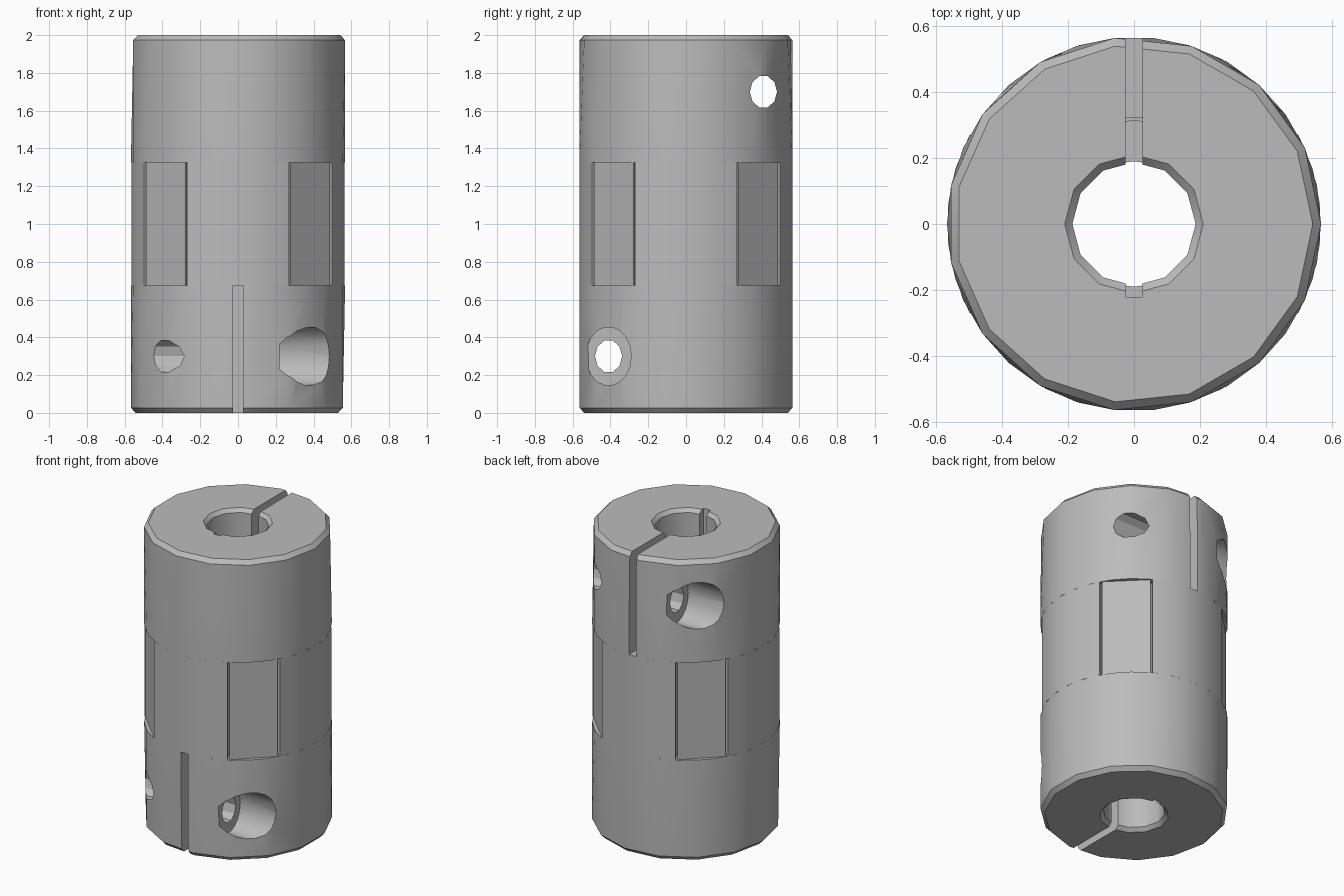
import bpy, bmesh
from math import cos, sin, pi, radians
from mathutils import Matrix, Vector

cube = bpy.data.objects.get("Cube")
if cube:
    bpy.data.objects.remove(cube, do_unlink=True)

steel = bpy.data.materials.new("grey_metal")
steel.use_nodes = True
GREY = (0.5, 0.5, 0.5, 1)
steel.diffuse_color = GREY
steel.node_tree.nodes["Principled BSDF"].inputs["Base Color"].default_value = GREY

R = 0.567        # outer radius
HUB = 0.675      # height of one clamping hub
TOP = 2 - HUB


def add_object(name, bm):
    bmesh.ops.recalc_face_normals(bm, faces=bm.faces)
    mesh = bpy.data.meshes.new(name)
    bm.to_mesh(mesh)
    bm.free()
    mesh.materials.append(steel)
    ob = bpy.data.objects.new(name, mesh)
    bpy.context.collection.objects.link(ob)
    return ob


def ring(radius, z, sides, start=0.0):
    return [Vector((radius * cos(start + 2 * pi * i / sides),
                    radius * sin(start + 2 * pi * i / sides), z)) for i in range(sides)]


def hull(name, points):
    bm = bmesh.new()
    for p in points:
        bm.verts.new(p)
    bmesh.ops.convex_hull(bm, input=bm.verts)
    bmesh.ops.dissolve_limit(bm, angle_limit=0.002, verts=bm.verts, edges=bm.edges)
    return add_object(name, bm)


def loft(name, rings):
    bm = bmesh.new()
    loops = [[bm.verts.new(p) for p in r] for r in rings]
    n = len(loops[0])
    for a, b in zip(loops, loops[1:]):
        for i in range(n):
            j = (i + 1) % n
            bm.faces.new((a[i], a[j], b[j], b[i]))
    bm.faces.new(loops[0])
    bm.faces.new(loops[-1])
    return add_object(name, bm)


def box(name, lo, hi):
    return hull(name, [(x, y, z) for x in (lo[0], hi[0])
                       for y in (lo[1], hi[1]) for z in (lo[2], hi[2])])


def bolt_cutter(name, x0, x1, ry, rz, sides):
    def oval(x):
        return [Vector((x, -0.41 + ry * cos(2 * pi * i / sides),
                        0.3 + rz * sin(2 * pi * i / sides))) for i in range(sides)]
    return loft(name, [oval(x0), oval(x1)])


def cut(ob, cutter):
    mod = ob.modifiers.new("cut", "BOOLEAN")
    mod.operation = "DIFFERENCE"
    mod.solver = "EXACT"
    mod.object = cutter
    bpy.context.view_layer.objects.active = ob
    bpy.ops.object.modifier_apply(modifier=mod.name)
    bpy.data.objects.remove(cutter, do_unlink=True)


def smooth(ob):
    bpy.ops.object.select_all(action="DESELECT")
    ob.select_set(True)
    bpy.context.view_layer.objects.active = ob
    bpy.ops.object.shade_smooth_by_angle(angle=radians(30))


def sector(name, a0, a1, r_in, r_out, steps):
    # block between two angles, standing between the hubs
    angles = [radians(a0 + (a1 - a0) * i / steps) for i in range(steps + 1)]
    flat = [(r_out * cos(a), r_out * sin(a)) for a in angles]
    flat += [(r_in * cos(a), r_in * sin(a)) for a in reversed(angles)]
    ob = loft(name, [[Vector((x, y, z)) for x, y in flat] for z in (HUB, TOP)])
    smooth(ob)
    return ob


# Lower hub: chamfered body, bore, clamping slit with keyway, screw hole
lower = hull("lower_hub", ring(R - 0.025, 0, 15, pi / 15) + ring(R, 0.027, 15, pi / 15)
             + ring(R, HUB, 30))
cut(lower, loft("bore_cutter", [ring(0.235, -0.025, 12), ring(0.187, 0.023, 12),
                                ring(0.187, 0.8, 12)]))
cut(lower, box("slit_cutter", (-0.026, -0.7, -0.1), (0.026, 0.222, 0.8)))
cut(lower, bolt_cutter("screw_cutter", -0.8, 0.8, 0.072, 0.087, 10))
cut(lower, bolt_cutter("head_cutter", 0.22, 0.8, 0.12, 0.155, 18))

# Upper hub: the same part turned over, on the opposite side
mesh = lower.data.copy()
mesh.transform(Matrix.Translation((0, 0, 2)) @ Matrix.Scale(-1, 4))
mesh.flip_normals()
upper = bpy.data.objects.new("upper_hub", mesh)
bpy.context.collection.objects.link(upper)
smooth(lower)
smooth(upper)

# Jaws of the two hubs, interleaved with the flat-faced arms of the insert
for i, side in enumerate(("right", "back", "left", "front")):
    mid = 90 * i
    sector(side + "_jaw", mid - 28.5, mid + 28.5, 0.325, R, 5)
    sector(side + "_insert_arm", mid + 29.8, mid + 60.2, 0.3, R - 0.006, 1)

# Insert core, an open tube around the bore
bm = bmesh.new()
rings = [[bm.verts.new(p) for p in ring(r, z, 24)]
         for r, z in ((0.19, HUB), (0.315, HUB), (0.315, TOP), (0.19, TOP))]
for k in range(4):
    a, b = rings[k], rings[(k + 1) % 4]
    for i in range(24):
        j = (i + 1) % 24
        bm.faces.new((a[i], a[j], b[j], b[i]))
smooth(add_object("insert_core", bm))
